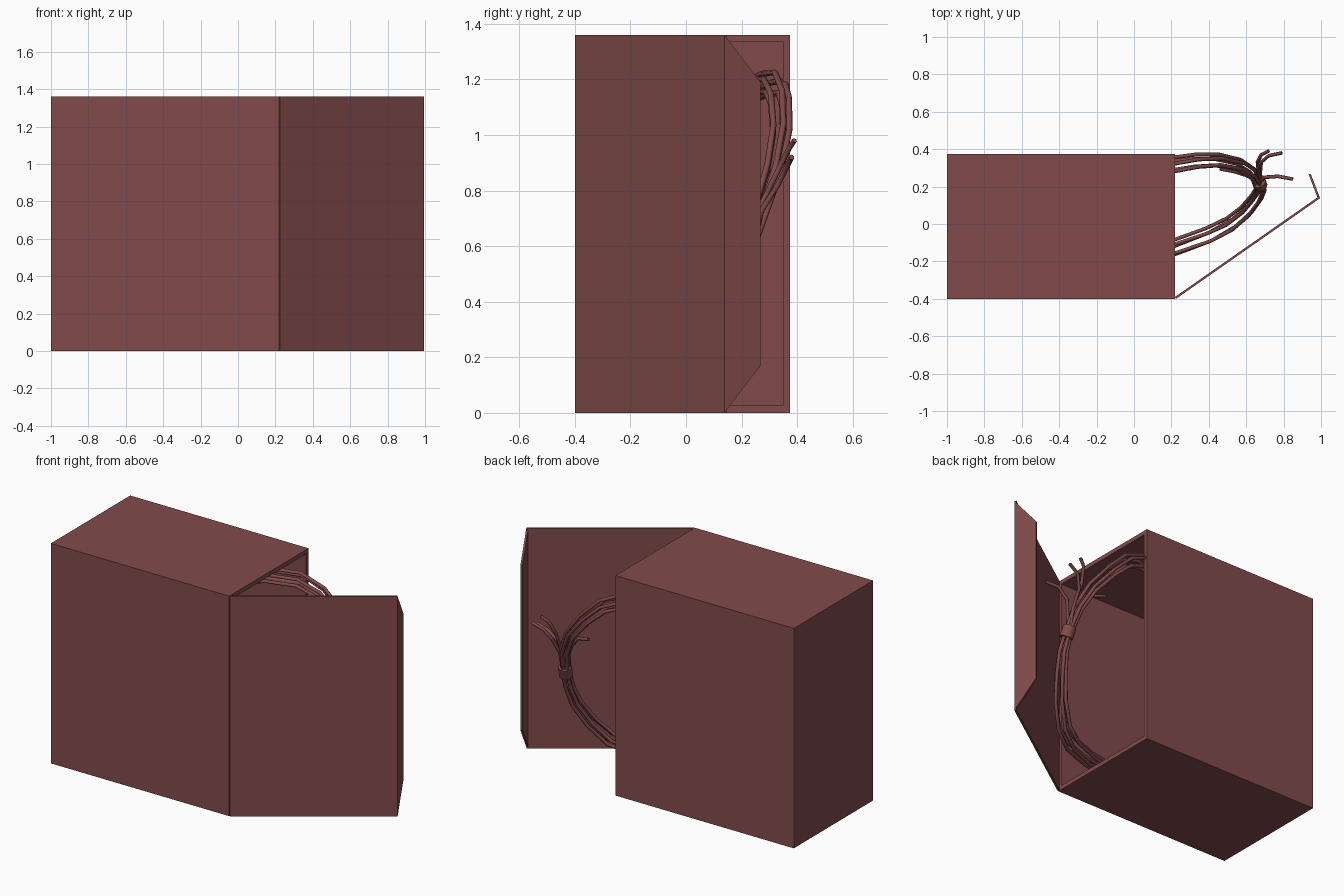
import bpy, bmesh, math
from mathutils import Vector

if "Cube" in bpy.data.objects:
    bpy.data.objects.remove(bpy.data.objects["Cube"])

mat = bpy.data.materials.new("red_brown_paint")
mat.diffuse_color = (0.22, 0.07, 0.07, 1)
mat.use_nodes = True
mat.node_tree.nodes["Principled BSDF"].inputs["Base Color"].default_value = mat.diffuse_color


def add(name, bm):
    bmesh.ops.recalc_face_normals(bm, faces=bm.faces)
    me = bpy.data.meshes.new(name)
    bm.to_mesh(me)
    bm.free()
    ob = bpy.data.objects.new(name, me)
    me.materials.append(mat)
    bpy.context.collection.objects.link(ob)
    return ob


def prism(name, pts, offset):
    """Thin plate: polygon pushed out along offset."""
    bm = bmesh.new()
    f = bm.faces.new([bm.verts.new(p) for p in pts])
    ext = bmesh.ops.extrude_face_region(bm, geom=[f], use_keep_orig=True)
    bmesh.ops.translate(bm, vec=offset,
                        verts=[v for v in ext["geom"] if isinstance(v, bmesh.types.BMVert)])
    return add(name, bm)


def tube(name, pts, radius=0.011, sides=6):
    """Polygonal cable swept along a list of points."""
    bm = bmesh.new()
    rings = []
    for i, p in enumerate(pts):
        t = (pts[min(i + 1, len(pts) - 1)] - pts[max(i - 1, 0)]).normalized()
        u = t.cross(Vector((0.6, -0.8, 0))).normalized()
        v = t.cross(u)
        rings.append([bm.verts.new(p + radius * (math.cos(a) * u + math.sin(a) * v))
                      for a in (2 * math.pi * k / sides for k in range(sides))])
    for r0, r1 in zip(rings, rings[1:]):
        for k in range(sides):
            n = (k + 1) % sides
            bm.faces.new((r0[k], r0[n], r1[n], r1[k]))
    bm.faces.new(rings[0])
    bm.faces.new(rings[-1])
    ob = add(name, bm)
    for f in ob.data.polygons:
        f.use_smooth = len(f.vertices) == 4
    return ob


# Hollow cabinet, open on the +x side
bm = bmesh.new()
bmesh.ops.create_cube(bm, size=1)
bmesh.ops.scale(bm, vec=(1.22, 0.775, 1.36), verts=bm.verts)
bmesh.ops.translate(bm, vec=(-0.39, -0.0125, 0.68), verts=bm.verts)
mouth = max(bm.faces, key=lambda f: f.calc_center_median().x)
bmesh.ops.inset_region(bm, faces=[mouth], thickness=0.037)
inner = bmesh.ops.extrude_discrete_faces(bm, faces=[mouth])["faces"][0]
bmesh.ops.translate(bm, vec=(-1.18, 0, 0), verts=inner.verts)
add("cabinet", bm)

# Open door and its bent, tapered edge flap
hinge, bend, tip = (0.225, -0.4), (0.995, 0.138), (0.945, 0.268)
prism("door", [(*hinge, 0), (*bend, 0), (*bend, 1.36), (*hinge, 1.36)], (-0.006, 0.01, 0))
prism("door_flap", [(*bend, 0), (*tip, 0.17), (*tip, 1.19), (*bend, 1.36)], (-0.011, -0.004, 0))

# Looping cable bundle: drops out of the top, through the clamp, back to the floor
path = [Vector(p) for p in (
    (-0.3, 0.15, 1.12), (0, 0.27, 1.18), (0.2, 0.315, 1.185), (0.33, 0.335, 1.13),
    (0.45, 0.34, 1.02), (0.57, 0.315, 0.88), (0.64, 0.27, 0.74), (0.67, 0.22, 0.59),
    (0.675, 0.18, 0.48), (0.655, 0.14, 0.37), (0.6, 0.07, 0.24), (0.515, 0, 0.13),
    (0.4, -0.06, 0.085), (0.22, -0.125, 0.085), (-0.1, -0.2, 0.085))]
clamp = 7
for s in range(5):
    pts = []
    for i, p in enumerate(path):
        t = (path[min(i + 1, len(path) - 1)] - path[max(i - 1, 0)]).normalized()
        u = t.cross(Vector((0.6, -0.8, 0))).normalized()
        v = t.cross(u)
        r = 0.02 + 0.004 * min(abs(i - clamp), 5)
        a = 2 * math.pi * s / 5 + 0.4 + 0.1 * i
        pts.append(p + r * (math.cos(a) * u + math.sin(a) * v))
    tube(f"cable_{s + 1}", pts)

# Loose wires fanning out above the clamp
centre = path[clamp]
for s, (mid, near, end) in enumerate((
        ((0.66, 0.33, 0.87), (0.68, 0.37, 0.95), (0.72, 0.39, 0.98)),
        ((0.68, 0.33, 0.82), (0.72, 0.365, 0.89), (0.79, 0.38, 0.92)),
        ((0.70, 0.25, 0.78), (0.77, 0.255, 0.835), (0.85, 0.24, 0.845)),
        ((0.60, 0.26, 0.78), (0.54, 0.28, 0.85), (0.46, 0.295, 0.87)))):
    start = centre + Vector((0.012 * math.cos(s * 1.6), 0.012 * math.sin(s * 1.6), -0.04))
    stem = centre + (Vector(mid) - centre) * 0.45 + Vector((0, 0, 0.03))
    tube(f"loose_wire_{s + 1}", [start, stem, Vector(mid), Vector(near), Vector(end)], 0.01)

# Clamp ring around the bundle
axis = (path[clamp - 1] - path[clamp + 1]).normalized()
ring = tube("cable_clamp", [centre - axis * 0.035, centre + axis * 0.035], 0.039, 10)
